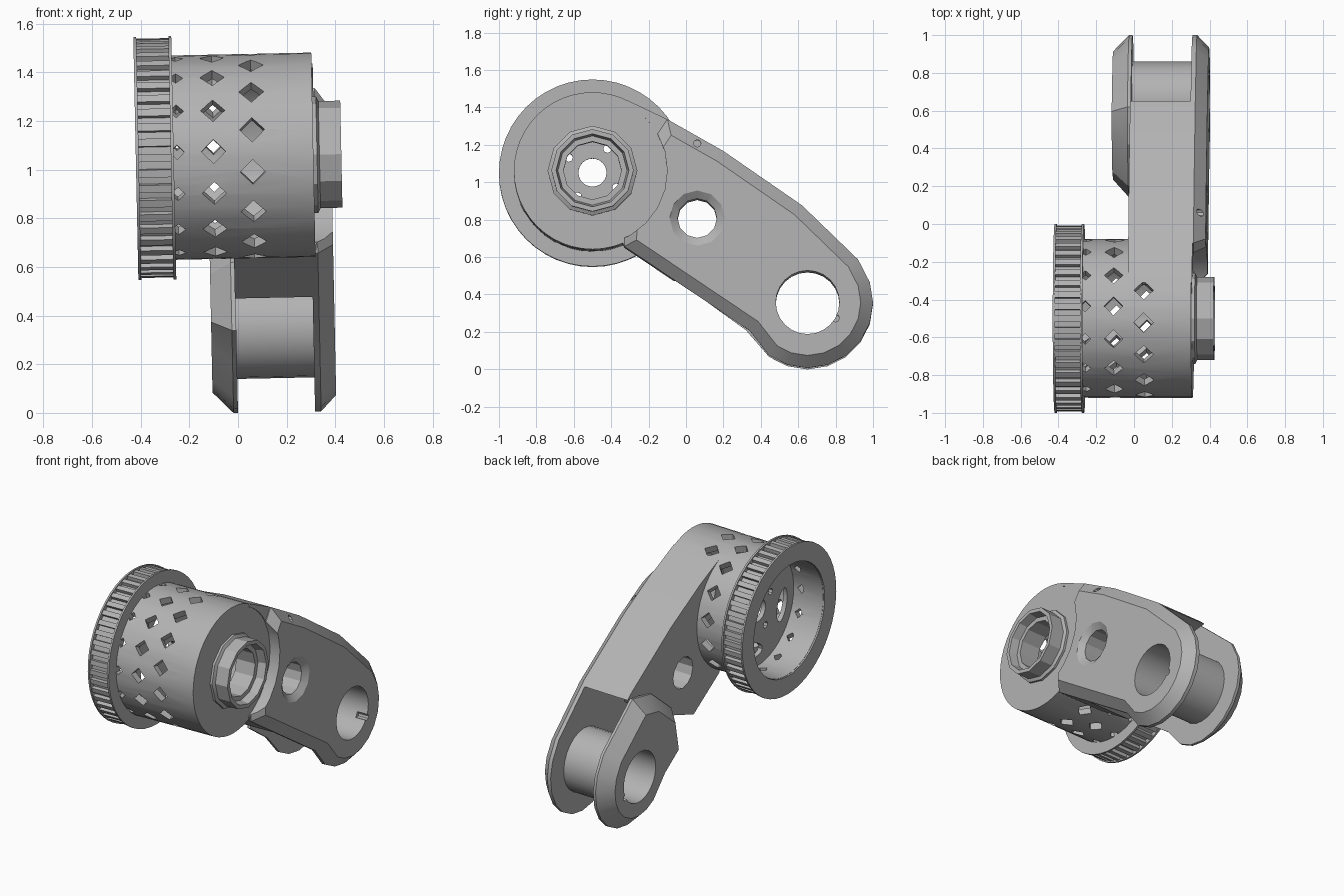
import bpy, bmesh, math
from mathutils import Matrix, Vector

cube = bpy.data.objects.get("Cube")
if cube:
    bpy.data.objects.remove(cube)

grey = bpy.data.materials.new("plain grey")
grey.use_nodes = True
colour = (0.45, 0.45, 0.45, 1)
grey.diffuse_color = colour
grey.node_tree.nodes["Principled BSDF"].inputs["Base Color"].default_value = colour

DRUM = (-0.5, 1.055)   # y, z of the drum axis
END = (0.65, 0.35)     # y, z of the roller axis
LEAN = Matrix.Translation((0.01, 0, 1.05)) @ Matrix.Rotation(math.radians(-1.2), 4, 'Y') @ Matrix.Translation((0, 0, -1.05))


def to_object(name, bm):
    bmesh.ops.recalc_face_normals(bm, faces=bm.faces)
    mesh = bpy.data.meshes.new(name)
    bm.to_mesh(mesh)
    bm.free()
    mesh.materials.append(grey)
    obj = bpy.data.objects.new(name, mesh)
    bpy.context.collection.objects.link(obj)
    return obj


def circle(centre, r, n, squash=1, turn=0):
    pts = []
    for i in range(n):
        a = math.tau * i / n
        p = Matrix.Rotation(turn, 2) @ Vector((r * math.cos(a), r * squash * math.sin(a)))
        pts.append((centre[0] + p.x, centre[1] + p.y))
    return pts


def inset(pts, d):
    # move every edge of a clockwise outline inward by d
    out = []
    for i, p in enumerate(pts):
        p, a, b = Vector(p), Vector(pts[i - 1]), Vector(pts[(i + 1) % len(pts)])
        e, f = (p - a).normalized(), (b - p).normalized()
        m, n = Vector((e.y, -e.x)), Vector((f.y, -f.x))
        out.append(p + (m + n) * d / (1 + m.dot(n)))
    return out


def loft(name, levels):
    # levels: (x, outline in y and z)
    bm = bmesh.new()
    rings = [[bm.verts.new((x, *p)) for p in pts] for x, pts in levels]
    for lo, hi in zip(rings, rings[1:]):
        for i in range(len(lo)):
            bm.faces.new((lo[i - 1], lo[i], hi[i], hi[i - 1]))
    bm.faces.new(rings[0])
    bm.faces.new(rings[-1])
    return to_object(name, bm)


def lathe_mesh(centre, profile, n):
    # spin a closed (x, radius) profile
    bm = bmesh.new()
    rings = [[bm.verts.new((x, *p)) for p in circle(centre, r, n)] for x, r in profile]
    for k in range(len(rings)):
        lo, hi = rings[k - 1], rings[k]
        for i in range(n):
            bm.faces.new((lo[i - 1], lo[i], hi[i], hi[i - 1]))
    return bm


def lathe(name, centre, profile, n):
    return to_object(name, lathe_mesh(centre, profile, n))


def rod(centre, r, n=24, squash=1, turn=0):
    pts = circle(centre, r, n, squash, turn)
    return loft("cutter", [(-1, pts), (1, pts)])


def cut(obj, cutters):
    for c in cutters:
        c.hide_render = True
        mod = obj.modifiers.new("cut", 'BOOLEAN')
        mod.object, mod.operation, mod.solver = c, 'DIFFERENCE', 'EXACT'
    bpy.context.view_layer.update()
    graph = bpy.context.evaluated_depsgraph_get()
    mesh = bpy.data.meshes.new_from_object(obj.evaluated_get(graph))
    obj.modifiers.clear()
    obj.data = mesh
    for c in cutters:
        bpy.data.objects.remove(c)


parts = []

# drum shell with diamond windows
drum = lathe("drum", DRUM, [(-0.42, 0.42), (0.3, 0.42), (0.3, 0.18), (0.25, 0.18), (0.25, 0.375), (-0.42, 0.375)], 48)
bm = bmesh.new()
for x, half, phase in ((-0.11, 0.05, 3), (0.05, 0.052, 15), (-0.26, 0.03, 3)):
    for k in range(15):
        a = math.radians(phase + 24 * k)
        if x > 0 and math.cos(a) < -0.45:
            continue
        y, z = DRUM[0] - 0.4 * math.cos(a), DRUM[1] + 0.4 * math.sin(a)
        m = (Matrix.Translation((x, y, z)) @ Matrix.Rotation(-a, 4, 'X')
             @ Matrix.Rotation(math.pi / 4, 4, 'Y') @ Matrix.Diagonal((half * 1.41, 0.14, half * 1.41, 1)))
        bmesh.ops.create_cube(bm, size=1, matrix=m)
cut(drum, [to_object("window_cutter", bm)])
parts.append(drum)

# toothed pulley with a flange on each side
bm = lathe_mesh(DRUM, [(-0.425, 0.4), (-0.425, 0.47), (-0.278, 0.47), (-0.278, 0.4)], 48)
for k in range(48):
    m = (Matrix.Translation((0, *DRUM)) @ Matrix.Rotation(math.tau * k / 48, 4, 'X')
         @ Matrix.Translation((-0.352, 0, 0.475)) @ Matrix.Diagonal((0.142, 0.032, 0.034, 1)))
    bmesh.ops.create_cube(bm, size=1, matrix=m)
parts.append(to_object("pulley_teeth", bm))
for side, x in (("outer", -0.43), ("inner", -0.286)):
    parts.append(lathe(side + "_flange", DRUM, [(x, 0.377), (x, 0.5), (x + 0.012, 0.5), (x + 0.012, 0.377)], 48))

# web plate inside the drum
web = lathe("drum_web", DRUM, [(-0.2, 0.075), (-0.2, 0.39), (-0.17, 0.39), (-0.17, 0.075)], 24)
holes = []
for k in range(4):
    a = math.radians(58 + 90 * k)
    holes.append(rod((DRUM[0] + 0.15 * math.cos(a), DRUM[1] + 0.15 * math.sin(a)), 0.022, 8))
    a += math.pi / 4
    holes.append(rod((DRUM[0] + 0.26 * math.cos(a), DRUM[1] + 0.26 * math.sin(a)), 0.05, 16, 2.2, a))
cut(web, holes)
parts.append(web)

# stepped bearing boss
parts.append(lathe("bearing_boss", DRUM, [(0.29, 0.24), (0.315, 0.24), (0.325, 0.22), (0.415, 0.22), (0.415, 0.195),
                                          (0.36, 0.185), (0.36, 0.155), (0.22, 0.155), (0.22, 0.24)], 12))

# arm outlines, clockwise in y and z
top_edge = [(-0.1, 1.33), (0.2, 1.16), (0.62, 0.87), (0.92, 0.58)]
nose = [(END[0] + 0.35 * math.cos(a), END[1] + 0.35 * math.sin(a))
        for a in (math.radians(18 - 18 * k) for k in range(9))]
low_edge = [(0.34, 0.2), (-0.33, 0.65)]
body_line = [(-0.5, 1.06), (-0.31, 1.43)] + top_edge + nose + low_edge
plate_line = [(-0.32, 1.0)] + top_edge + nose + low_edge
cheek_line = [(0.2, 0.62), (0.42, 0.8), (0.62, 0.84), (0.92, 0.58)] + nose + [(0.32, 0.21), (0.14, 0.34)]


def arm_holes():
    # roller bore, pin hole and large middle hole
    return [rod(END, 0.17), rod((0.8, 0.265), 0.02, 8), rod((0.06, 0.8), 0.105, 12)]


# arm body, hollowed around the drum and open around the roller
body = loft("arm_body", [(-0.035, body_line), (0.305, body_line)])
slot = [(-0.08, 0.465), (0.3, 0.6), (0.6, 0.5), (0.4, -0.1), (-0.15, 0.2)]
cut(body, [rod(DRUM, 0.4, 48), rod(END, 0.49, 24), loft("slot_cutter", [(-1, slot), (1, slot)]),
           rod((0.06, 0.8), 0.105, 12)])
parts.append(body)

# bevelled side plate with a countersunk hole and two small screw holes
plate = loft("side_plate", [(0.285, plate_line), (0.31, plate_line), (0.373, inset(plate_line, 0.065))])
countersink = loft("countersink", [(0.34, circle((0.06, 0.8), 0.1, 12)), (0.378, circle((0.06, 0.8), 0.155, 12))])
cut(plate, [rod(DRUM, 0.4, 24), countersink, rod((0.06, 1.2), 0.02, 8), rod((-0.36, 0.67), 0.02, 8)] + arm_holes())
parts.append(plate)

# bevelled cheek on the other side of the roller
cheek = loft("end_cheek", [(-0.032, cheek_line), (-0.05, cheek_line), (-0.135, inset(cheek_line, 0.085))])
cut(cheek, arm_holes())
parts.append(cheek)

# roller between the cheeks
parts.append(lathe("roller", END, [(-0.04, 0.17), (-0.04, 0.21), (0.3, 0.21), (0.3, 0.17)], 24))

for obj in parts:
    obj.data.transform(LEAN)
    bpy.ops.object.select_all(action='DESELECT')
    obj.select_set(True)
    bpy.context.view_layer.objects.active = obj
    bpy.ops.object.shade_smooth_by_angle(angle=math.radians(25))
